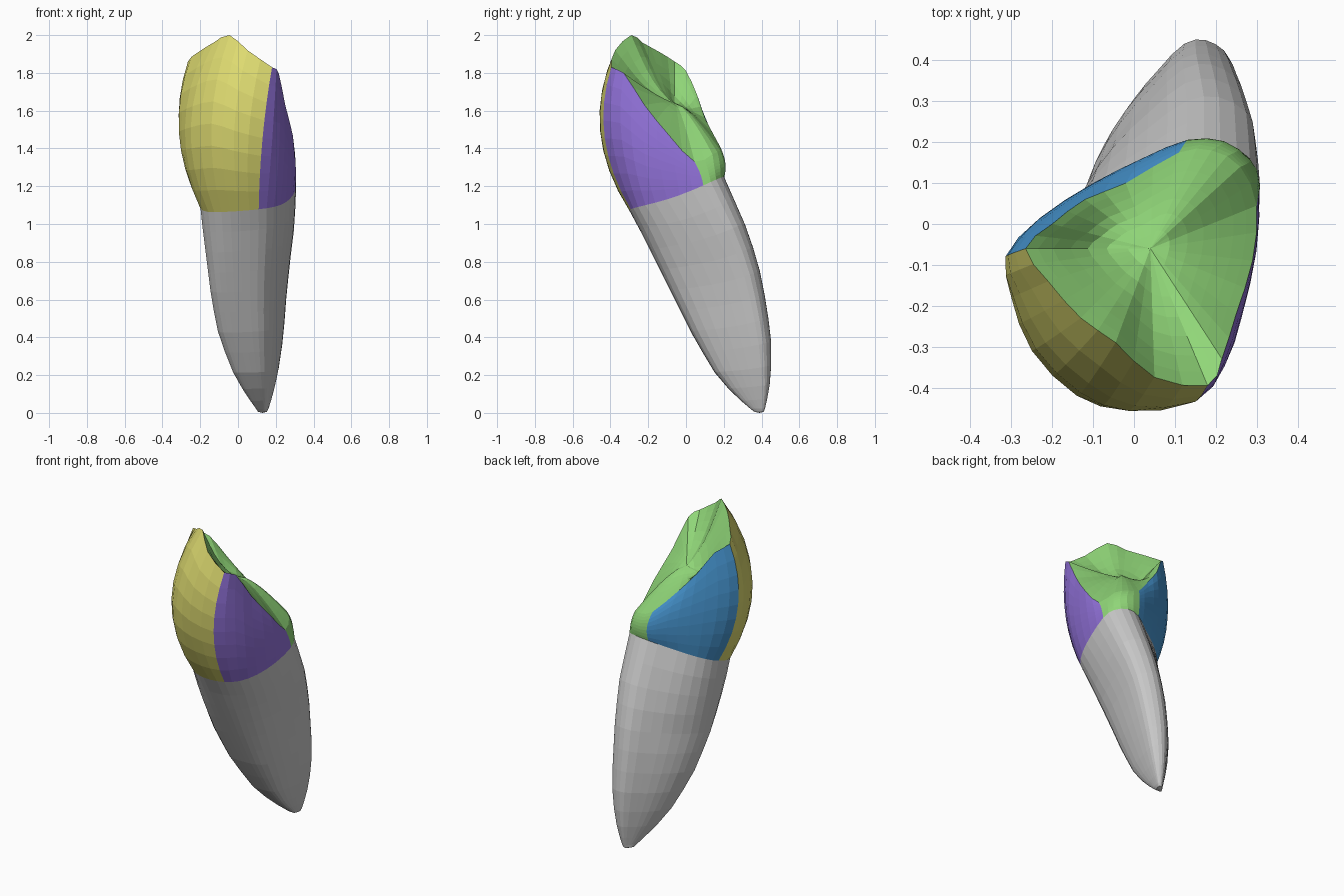
import bpy, bmesh, math
from mathutils import Vector

cube = bpy.data.objects.get("Cube")
if cube:
    bpy.data.objects.remove(cube, do_unlink=True)


def make_material(name, *rgb):
    linear = [(c / 255 / 1.055 + 0.0521) ** 2.4 for c in rgb] + [1]
    mat = bpy.data.materials.new(name)
    mat.use_nodes = True
    mat.diffuse_color = linear
    mat.node_tree.nodes["Principled BSDF"].inputs["Base Color"].default_value = linear
    return mat


grey = make_material("root grey", 200, 200, 200)
yellow = make_material("front yellow", 221, 218, 112)
purple = make_material("side purple", 146, 114, 218)
green = make_material("biting surface green", 144, 214, 120)
blue = make_material("side blue", 72, 152, 212)

# Outlines around the tooth, starting at the left front corner: neck, belly and rim
NECK = [(-.19, -.07), (-.2, -.15), (-.16, -.24), (-.09, -.28),
        (.01, -.3), (.11, -.29), (.19, -.25), (.25, -.16),
        (.29, -.03), (.305, .1), (.28, .17), (.21, .21),
        (.13, .2), (.03, .14), (-.07, .08), (-.15, .01)]
BELLY = [(-.31, -.08), (-.3, -.18), (-.25, -.31), (-.14, -.42),
         (-.02, -.455), (.13, -.43), (.22, -.34), (.265, -.22),
         (.3, -.06), (.305, .075), (.28, .15), (.22, .2),
         (.13, .205), (.02, .16), (-.1, .1), (-.23, .015)]
RIM = [(-.265, -.06, 1.86), (-.21, -.14, 1.91), (-.13, -.23, 1.96), (-.045, -.29, 2),
       (.05, -.375, 1.92), (.18, -.395, 1.83), (.215, -.33, 1.8), (.25, -.22, 1.63),
       (.29, -.09, 1.47), (.3, .045, 1.33), (.26, .14, 1.37), (.19, .18, 1.39),
       (.11, .175, 1.42), (-.02, .1, 1.56), (-.12, .06, 1.68), (-.2, 0, 1.81)]

# Root extents: height, then x and y limits
ROOT = [(0, .11, .15, .37, .41), (.03, .09, .165, .33, .42), (.1, .04, .185, .25, .435),
        (.2, -.02, .21, .16, .45), (.4, -.1, .24, .04, .45), (.6, -.14, .255, -.06, .42),
        (.8, -.165, .275, -.16, .38), (1, -.19, .3, -.26, .31), (1.25, -.215, .31, -.4, .2)]


def smooth_loop(points):
    """Double the points of a closed loop along a smooth curve."""
    pts = [Vector(p) for p in points]
    n = len(pts)
    out = []
    for i in range(n):
        a, b, c, d = (pts[(i + k) % n] for k in (-1, 0, 1, 2))
        out += [b, (b + c) * 0.5625 - (a + d) * 0.0625]
    return out


neck, belly, rim = smooth_loop(NECK), smooth_loop(BELLY), smooth_loop(RIM)
COLS = len(neck)


def neck_height(p):
    return 1.14 + 0.36 * p.y + 0.4 * p.y ** 2 + 0.08 * p.x


def root_point(p, t):
    """Point of the root under neck point p, at fraction t of its height."""
    z = t * neck_height(p)
    lo, hi = next((a, b) for a, b in zip(ROOT, ROOT[1:]) if z <= b[0] or b is ROOT[-1])
    f = (z - lo[0]) / (hi[0] - lo[0])
    x0, x1, y0, y1 = (a + (b - a) * f for a, b in zip(lo[1:], hi[1:]))
    u = max((p.x + 0.2) / 0.505, 0)
    v = max((p.y + 0.3) / 0.51, 0)
    # The back right corner thins out below the neck
    v **= 1 + min(1, 2.5 * (1 - t)) * (0.9 - 1.15 * u)
    return Vector((x0 + (x1 - x0) * u, y0 + (y1 - y0) * v, z))


def loft(name, rings, tip, materials, rule):
    """Skin closed rings, close the last one to a tip, colour faces by ring and column."""
    bm = bmesh.new()
    grid = [[bm.verts.new(p) for p in ring] for ring in rings]
    end = bm.verts.new(tip)
    for r, ring in enumerate(grid):
        for c in range(COLS):
            d = (c + 1) % COLS
            if r + 1 < len(grid):
                corners = (ring[c], ring[d], grid[r + 1][d], grid[r + 1][c])
            else:
                corners = (ring[c], ring[d], end)
            bm.faces.new(corners).material_index = rule(r, c)
    bmesh.ops.recalc_face_normals(bm, faces=bm.faces)
    mesh = bpy.data.meshes.new(name)
    bm.to_mesh(mesh)
    bm.free()
    # An open shell is oriented by its tip
    if (mesh.polygons[-1].normal.z > 0) != (tip[2] > 1):
        mesh.flip_normals()
    for mat in materials:
        mesh.materials.append(mat)
    obj = bpy.data.objects.new(name, mesh)
    bpy.context.collection.objects.link(obj)


# Root: neck outline narrowing down to the apex
levels = [1, .9, .8, .7, .6, .5, .4, .3, .2, .12, .06, .02, .005]
loft("root", [[root_point(p, t) for p in neck] for t in levels],
     (.13, .39, 0), [grey], lambda r, c: 0)

# Crown walls: curved from neck through belly to rim
WALL = 8


def wall_point(i, t):
    a, b, c = root_point(neck[i], 1), belly[i], rim[i]
    wa, wb, wc = (1 - t) * (1 - 2 * t), 4 * t * (1 - t), t * (2 * t - 1)
    return Vector((a.x * wa + b.x * wb + c.x * wc,
                   a.y * wa + b.y * wb + c.y * wc,
                   a.z + (c.z - a.z) * t))


def hollow(p, x, y, rx, ry, depth):
    return depth * math.exp(-((p.x - x) / rx) ** 2 - ((p.y - y) / ry) ** 2)


# Biting surface: flattens from the rim to the middle, with a pit and a groove
MIDDLE = Vector((.04, -.06, 1.65))


def biting_point(p, s):
    q = MIDDLE.lerp(p, s)
    q.z = MIDDLE.z + (p.z - MIDDLE.z) * s ** 1.35
    dip = hollow(q, -.09, -.03, .09, .08, .07) + hollow(q, .01, -.24, .06, .12, .04)
    q.z -= (1 - s ** 4) * dip
    return q


def crown_colour(r, c):
    if r >= WALL or 18 <= c < 24:
        return 2
    return 0 if c < 10 else 1 if c < 18 else 3


rings = [[wall_point(i, k / WALL) for i in range(COLS)] for k in range(WALL + 1)]
rings += [[biting_point(p, s) for p in rim] for s in (.9, .78, .64, .5, .35, .18)]
loft("crown", rings, biting_point(MIDDLE, 0), [yellow, purple, green, blue], crown_colour)
